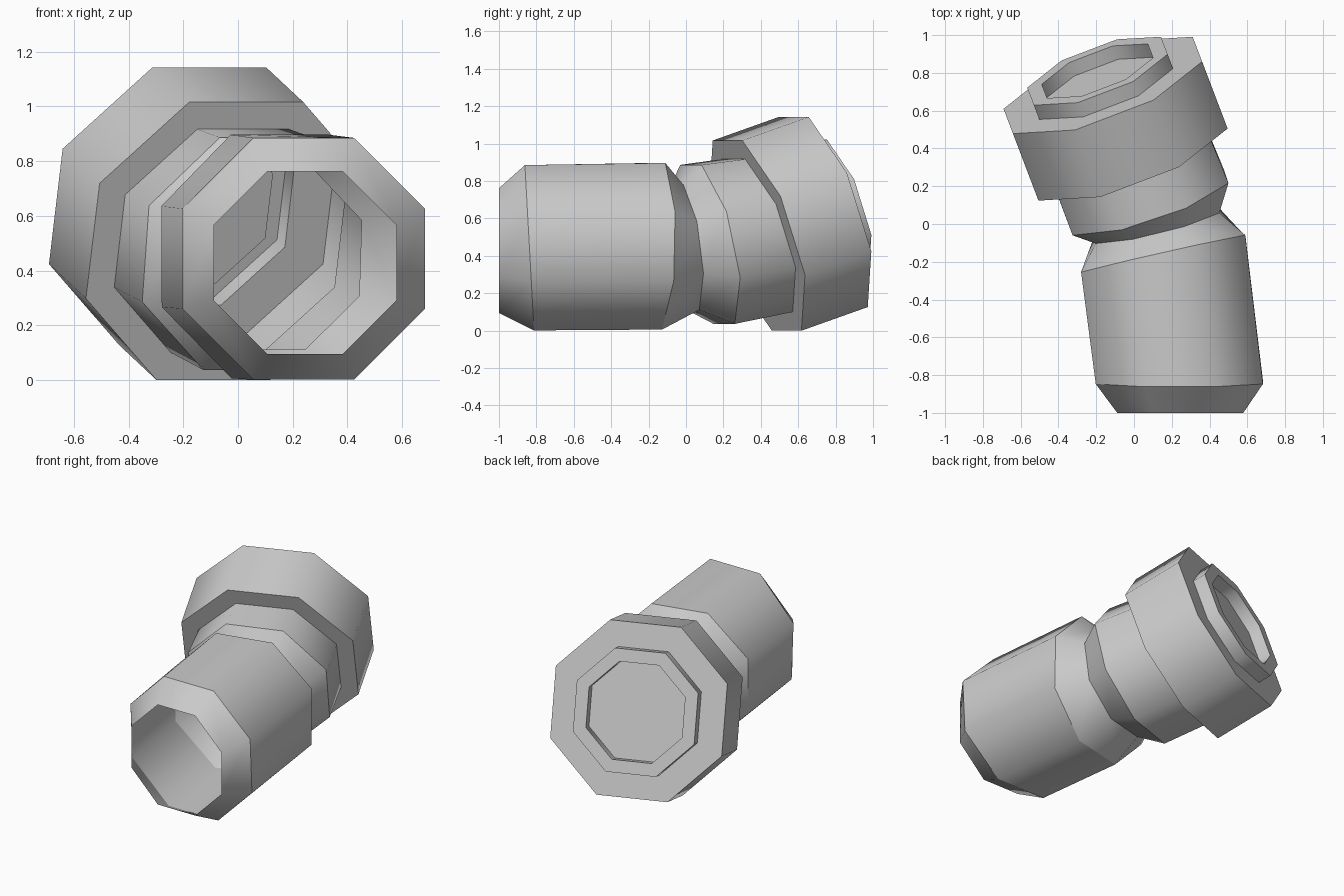
import bpy, bmesh, math
from mathutils import Vector

if "Cube" in bpy.data.objects:
    bpy.data.objects.remove(bpy.data.objects["Cube"])

SIDES = 8


def ring(bm, centre, direction, radius):
    """Octagonal cross-section facing along direction, flat side up."""
    d = Vector(direction).normalized()
    r = d.cross(Vector((0, 0, 1))).normalized()
    u = r.cross(d)
    c = Vector(centre)
    angles = [math.tau * (i + 0.5) / SIDES for i in range(SIDES)]
    return [bm.verts.new(c + radius * (math.cos(a) * r + math.sin(a) * u)) for a in angles]


# Collar axis: all rear rings sit along it
axis = Vector((-0.337, 0.885, 0.315)).normalized()
collar = Vector((-0.03, 0.38, 0.508))


def rear(t, radius):
    return (collar + axis * t, axis, radius)


sections = [
    # front tube: open mouth, bevel, body end
    ((0.245, -1.0, 0.428), (0, 1, 0), 0.361),
    ((0.24, -0.837, 0.443), (0, 1, 0.055), 0.479),
    ((0.155, -0.16, 0.451), (-0.22, 0.975, -0.02), 0.482),
    # pinched neck and bent elbow sleeve
    ((0.12, -0.005, 0.445), (-0.24, 0.97, 0.13), 0.365),
    ((0.075, 0.115, 0.461), (-0.31, 0.926, 0.215), 0.471),
    rear(0, 0.466),
    # wide collar
    rear(0, 0.58),
    rear(0.4, 0.58),
    # raised rim with shallow recess
    rear(0.4, 0.41),
    rear(0.485, 0.41),
    rear(0.485, 0.325),
    rear(0.405, 0.325),
]

bm = bmesh.new()
rings = [ring(bm, *s) for s in sections]
for a, b in zip(rings, rings[1:]):
    for i in range(SIDES):
        j = (i + 1) % SIDES
        bm.faces.new((a[i], b[i], b[j], a[j]))

# recess floor
bm.faces.new(list(reversed(rings[-1])))

# smooth around the tube, crisp at every ring
for f in bm.faces:
    f.smooth = True
for loop in rings:
    for i in range(SIDES):
        bm.edges.get((loop[i], loop[(i + 1) % SIDES])).smooth = False

mesh = bpy.data.meshes.new("bent_pipe_fitting")
bm.to_mesh(mesh)
bm.free()
obj = bpy.data.objects.new("bent_pipe_fitting", mesh)
bpy.context.collection.objects.link(obj)
